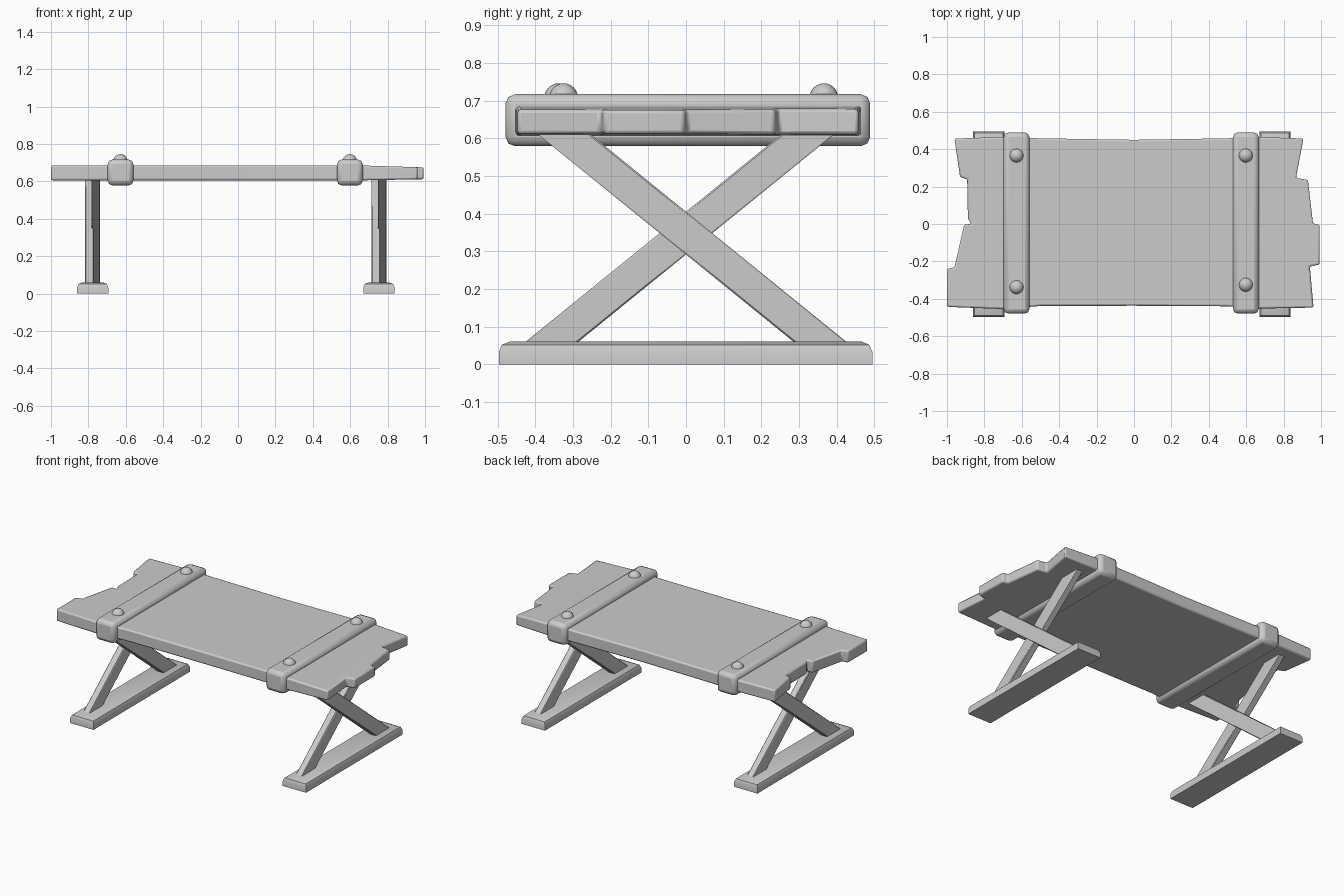
import bpy, bmesh, math
from mathutils import Vector

if "Cube" in bpy.data.objects:
    bpy.data.objects.remove(bpy.data.objects["Cube"])


def finish(name, bm, bevel=0.0, segments=2):
    bmesh.ops.recalc_face_normals(bm, faces=bm.faces)
    mesh = bpy.data.meshes.new(name)
    bm.to_mesh(mesh)
    bm.free()
    ob = bpy.data.objects.new(name, mesh)
    bpy.context.collection.objects.link(ob)
    if bevel:
        mod = ob.modifiers.new("Bevel", 'BEVEL')
        mod.width = bevel
        mod.segments = segments
        mod.limit_method = 'ANGLE'
        mod.angle_limit = math.radians(30)
    bpy.ops.object.select_all(action='DESELECT')
    ob.select_set(True)
    bpy.context.view_layer.objects.active = ob
    bpy.ops.object.shade_smooth_by_angle(angle=math.radians(35))
    return ob


def prism(points, depth):
    """Extrude a closed 3D outline along a vector."""
    bm = bmesh.new()
    face = bm.faces.new([bm.verts.new(p) for p in points])
    ext = bmesh.ops.extrude_face_region(bm, geom=[face])
    verts = [v for v in ext['geom'] if isinstance(v, bmesh.types.BMVert)]
    bmesh.ops.translate(bm, verts=verts, vec=Vector(depth))
    return bm


def box(x0, x1, y0, y1, z0, z1):
    return prism([(x0, y0, z0), (x1, y0, z0), (x1, y1, z0), (x0, y1, z0)], (0, 0, z1 - z0))


# Tabletop with broken plank ends and slightly waisted sides
left_end = [(-0.96, 0.457), (-0.93, 0.25), (-0.892, 0.24), (-0.888, 0.03), (-0.87, 0.0),
            (-0.908, -0.003), (-0.96, -0.232), (-1.0, -0.24), (-1.0, -0.443)]
front_edge = [(-0.69, -0.455), (-0.5, -0.438), (0, -0.437), (0.5, -0.44), (0.67, -0.452)]
right_end = [(0.96, -0.447), (0.94, -0.227), (0.993, -0.217), (0.993, -0.005), (0.957, 0.003),
             (0.93, 0.236), (0.866, 0.246), (0.906, 0.457)]
back_edge = [(0.67, 0.465), (0.5, 0.458), (0, 0.45), (-0.5, 0.458), (-0.69, 0.465)]
outline = left_end + front_edge + right_end + back_edge
bm = prism([(x, y, 0.606) for x, y in outline], (0, 0, 0.079))
for cut in (-0.69, -0.5, 0, 0.5, 0.67):
    bmesh.ops.bisect_plane(bm, geom=bm.verts[:] + bm.edges[:] + bm.faces[:], dist=1e-4,
                           plane_co=(cut, 0, 0), plane_no=(1, 0, 0))
for v in bm.verts:
    if v.co.x > 0.67:
        taper = (v.co.x - 0.67) / 0.33
        v.co.z += -0.01 * taper if v.co.z > 0.65 else 0.006 * taper
finish("tabletop", bm, 0.009)

# Cross battens wrapped around the top, with domed rivets
for side, x, rivet_y in (("left", -0.628, (-0.338, 0.366)), ("right", 0.598, (-0.325, 0.366))):
    finish(side + "_batten", box(x - 0.069, x + 0.069, -0.479, 0.489, 0.579, 0.717), 0.025)
    for end, y in zip(("front", "back"), rivet_y):
        bm = bmesh.new()
        bmesh.ops.create_uvsphere(bm, u_segments=20, v_segments=12, radius=0.038)
        bmesh.ops.translate(bm, verts=bm.verts, vec=(x, y, 0.708))
        finish(f"{side}_{end}_rivet", bm)

# Trestles: crossed braces standing on a foot bar
for side, x in (("left", -0.777), ("right", 0.754)):
    for name, s, x0 in (("inclined_back", 1, x - 0.006), ("inclined_front", -1, x - 0.04)):
        pts = [(x0, s * y, z) for y, z in
               ((-0.405, 0.62), (-0.265, 0.62), (0.45, 0.04), (0.31, 0.04))]
        finish(f"{side}_brace_{name}", prism(pts, (0.046, 0, 0)), 0.004, 1)
    bm = box(x - 0.084, x + 0.084, -0.497, 0.495, 0.0, 0.06)
    top = [e for e in bm.edges if all(v.co.z > 0.03 for v in e.verts)]
    bmesh.ops.bevel(bm, geom=top, offset=0.028, segments=2, profile=0.5, affect='EDGES')
    finish(side + "_foot", bm)
